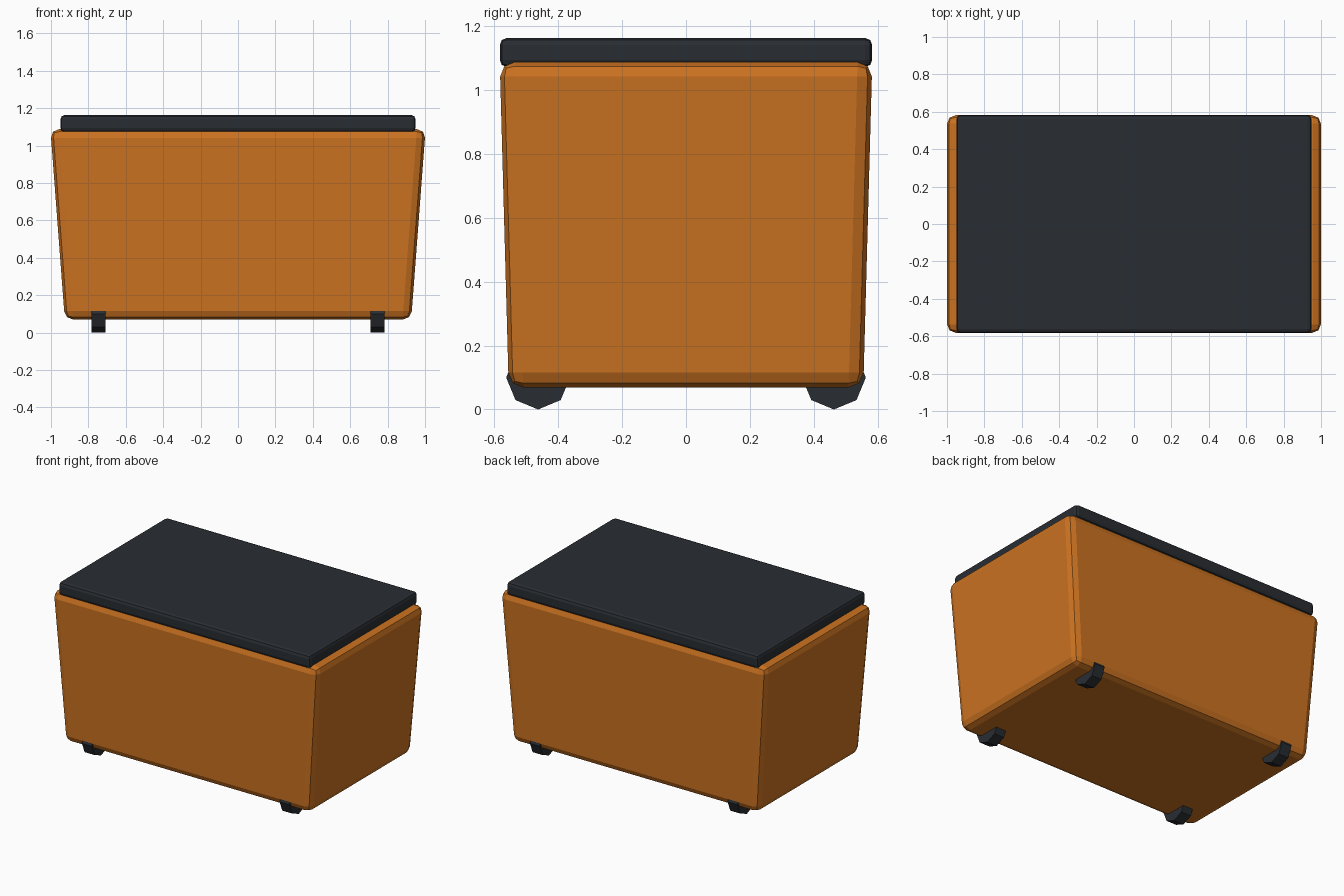
import bpy, bmesh
from math import radians

if "Cube" in bpy.data.objects:
    bpy.data.objects.remove(bpy.data.objects["Cube"])


def colour(name, rgb):
    m = bpy.data.materials.new(name)
    m.diffuse_color = (*rgb, 1)
    m.use_nodes = True
    m.node_tree.nodes["Principled BSDF"].inputs["Base Color"].default_value = m.diffuse_color
    return m


orange = colour("orange", (0.6, 0.17, 0.015))
dark = colour("dark", (0.022, 0.026, 0.032))


def bevelled_box(name, z0, z1, bottom, top, bevel, mat):
    """Box with separate bottom and top half sizes and rounded edges."""
    bm = bmesh.new()
    bmesh.ops.create_cube(bm, size=2)
    for v in bm.verts:
        hx, hy = top if v.co.z > 0 else bottom
        v.co = (v.co.x * hx, v.co.y * hy, z1 if v.co.z > 0 else z0)
    me = bpy.data.meshes.new(name)
    bm.to_mesh(me)
    bm.free()
    me.materials.append(mat)
    ob = bpy.data.objects.new(name, me)
    bpy.context.collection.objects.link(ob)
    mod = ob.modifiers.new("rounded edges", "BEVEL")
    mod.width = bevel
    mod.segments = 2
    return ob


# Tapered container and its flat lid
bevelled_box("container", 0.069, 1.0875, (0.926, 0.555), (1.003, 0.583), 0.046, orange)
bevelled_box("lid", 1.072, 1.163, (0.949, 0.583), (0.949, 0.583), 0.022, dark)

# Four octagonal wheels sunk into the bottom edges
for side, sx in (("left", -1), ("right", 1)):
    for end, sy in (("front", -1), ("back", 1)):
        bpy.ops.mesh.primitive_cylinder_add(
            vertices=8, radius=0.1, depth=0.075,
            location=(sx * 0.745, sy * 0.463, 0.1), rotation=(0, radians(90), 0))
        wheel = bpy.context.object
        wheel.name = f"{end}_{side}_wheel"
        wheel.data.materials.append(dark)
